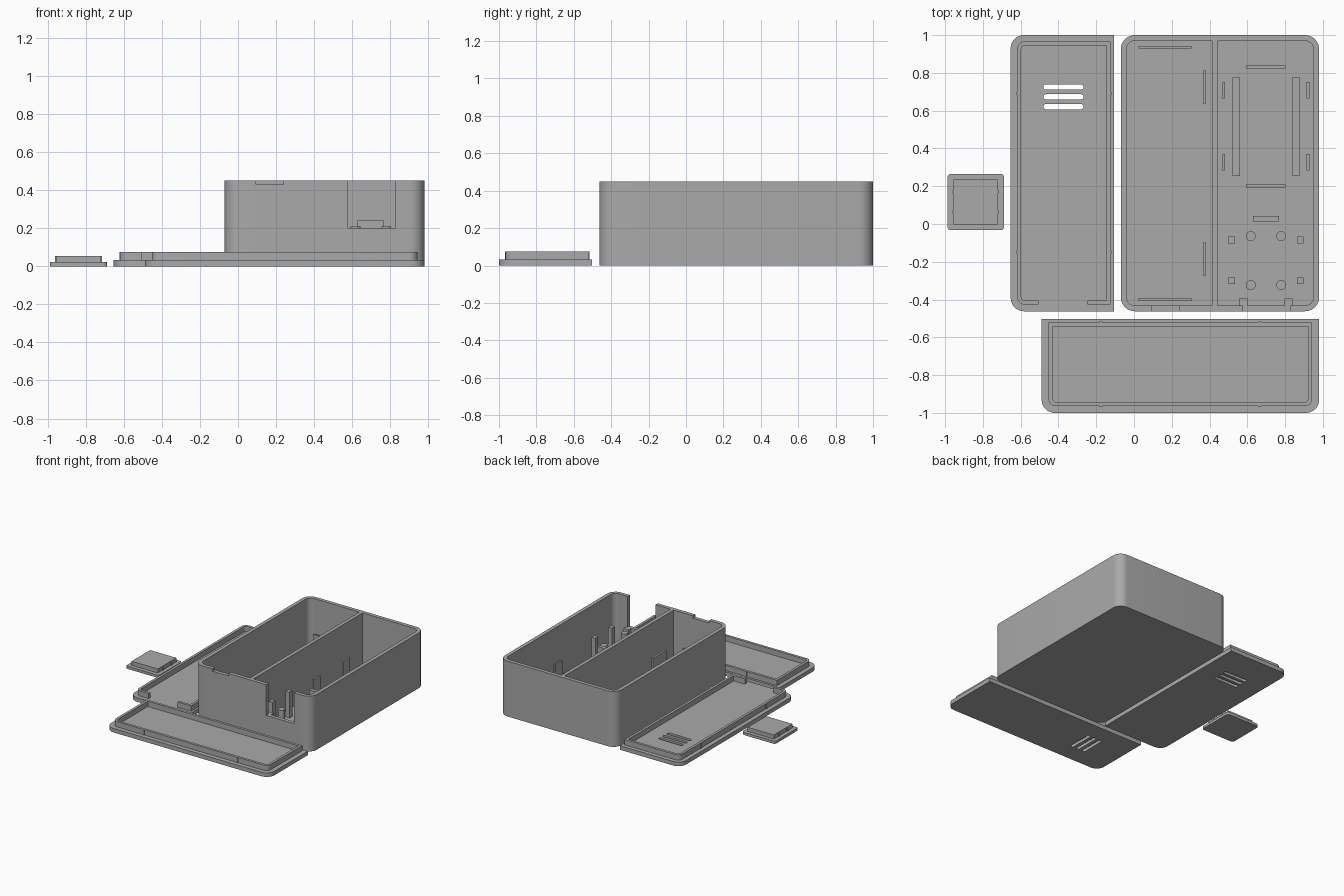
import bpy, bmesh, math

if "Cube" in bpy.data.objects:
    bpy.data.objects.remove(bpy.data.objects["Cube"])

plastic = bpy.data.materials.new("grey_plastic")
plastic.diffuse_color = (0.4, 0.4, 0.4, 1)
plastic.use_nodes = True
plastic.node_tree.nodes["Principled BSDF"].inputs["Base Color"].default_value = plastic.diffuse_color


def prism(name, x0, x1, y0, y1, z0, z1, radii=(0, 0, 0, 0), seg=10):
    """Upright block with corner radii in the order: front left, front right, back right, back left."""
    corners = [(x0, y0, 1, 1), (x1, y0, -1, 1), (x1, y1, -1, -1), (x0, y1, 1, -1)]
    points = []
    for i, ((cx, cy, sx, sy), r) in enumerate(zip(corners, radii)):
        if r == 0:
            points.append((cx, cy))
            continue
        for k in range(seg + 1):
            a = math.pi + math.pi / 2 * (i + k / seg)
            points.append((cx + sx * r + r * math.cos(a), cy + sy * r + r * math.sin(a)))
    bm = bmesh.new()
    face = bm.faces.new([bm.verts.new((x, y, z0)) for x, y in points])
    up = bmesh.ops.extrude_face_region(bm, geom=[face])["geom"]
    bmesh.ops.translate(bm, vec=(0, 0, z1 - z0),
                        verts=[v for v in up if isinstance(v, bmesh.types.BMVert)])
    bmesh.ops.recalc_face_normals(bm, faces=bm.faces)
    mesh = bpy.data.meshes.new(name)
    bm.to_mesh(mesh)
    bm.free()
    mesh.materials.append(plastic)
    ob = bpy.data.objects.new(name, mesh)
    bpy.context.collection.objects.link(ob)
    return ob


def cut(ob, *cutters):
    """Subtract the cutters and remove them."""
    bpy.context.view_layer.objects.active = ob
    for c in cutters:
        m = ob.modifiers.new("cut", "BOOLEAN")
        m.operation, m.solver, m.object = "DIFFERENCE", "EXACT", c
        bpy.ops.object.modifier_apply(modifier=m.name)
        bpy.data.objects.remove(c)


def post(name, x, y, r, z1):
    return prism(name, x - r, x + r, y - r, y + r, FLOOR - 0.005, z1, (r * 0.999,) * 4, 6)


FLOOR, TOP, PLATE, LIP = 0.03, 0.45, 0.033, 0.076

# Main box with two compartments, wall opening and rim notch
box = prism("box", -0.07, 0.98, -0.462, 1.0, 0, TOP, (0.075,) * 4)
cut(box,
    prism("pocket", -0.04, 0.413, -0.432, 0.97, FLOOR, 0.6, (0.045, 0, 0, 0.045)),
    prism("pocket", 0.442, 0.95, -0.432, 0.97, FLOOR, 0.6, (0, 0.045, 0.045, 0)),
    prism("opening", 0.577, 0.827, -0.6, -0.40, 0.2, 0.6),
    prism("notch", 0.095, 0.24, -0.6, -0.40, 0.43, 0.6))

# Holding tabs in the left compartment
for y in (-0.40, 0.935):
    prism("end_tab", 0.025, 0.305, y - 0.007, y + 0.007, FLOOR - 0.005, 0.18)
for y in (-0.185, 0.725):
    prism("side_tab", 0.364, 0.38, y - 0.087, y + 0.087, FLOOR - 0.005, 0.2)

# Board holder in the right compartment
for y in (0.2, 0.83):
    prism("board_end_tab", 0.593, 0.802, y - 0.008, y + 0.008, FLOOR - 0.005, 0.15)
for x in (0.475, 0.921):
    for y in (0.327, 0.708):
        prism("board_side_tab", x - 0.007, x + 0.007, y - 0.043, y + 0.043, FLOOR - 0.005, 0.18)
for x in (0.541, 0.857):
    prism("board_rail", x - 0.019, x + 0.019, 0.253, 0.775, FLOOR - 0.005, 0.1)

# Connector mount: round standoffs, square posts, back stop, opening guides
for x in (0.618, 0.779):
    for y in (-0.323, -0.064):
        post("standoff", x, y, 0.026, 0.21)
for x in (0.517, 0.88):
    for y in (-0.3, -0.085):
        prism("square_post", x - 0.018, x + 0.018, y - 0.018, y + 0.018, FLOOR - 0.005, 0.24)
prism("back_stop", 0.629, 0.767, 0.013, 0.043, FLOOR - 0.005, 0.24)
for x in (0.578, 0.818):
    prism("opening_guide", x - 0.022, x + 0.022, -0.435, -0.395, FLOOR - 0.005, 0.2)

# Side lid: vented plate, lip with a gap, snap bumps
lid = prism("side_lid", -0.653, -0.105, -0.462, 1.0, 0, PLATE, (0.07, 0, 0, 0.07))
cut(lid, *[prism("vent", -0.48, -0.267, y - 0.014, y + 0.014, -0.1, 0.1, (0.0135,) * 4, 4)
           for y in (0.621, 0.673, 0.725)])
lip = prism("side_lid_lip", -0.618, -0.124, -0.427, 0.967, PLATE - 0.005, LIP, (0.04, 0, 0, 0.04))
cut(lip, prism("hollow", -0.597, -0.145, -0.406, 0.946, 0, 0.2, (0.02, 0, 0, 0.02)),
    prism("gap", -0.505, -0.245, -0.5, -0.39, 0, 0.2))
for x in (-0.618, -0.124):
    for y in (-0.15, 0.69):
        prism("side_lid_bump", x - 0.005, x + 0.005, y - 0.008, y + 0.008, PLATE - 0.005, LIP - 0.001)

# Front lid: plate with blind vents underneath, lip, snap bumps
lid = prism("front_lid", -0.489, 0.98, -1.0, -0.503, 0, PLATE, (0.07, 0.07, 0, 0))
cut(lid, *[prism("vent", x - 0.014, x + 0.014, -0.855, -0.645, -0.1, 0.024, (0.0135,) * 4, 4)
           for x in (-0.22, -0.165, -0.11)])
lip = prism("front_lid_lip", -0.453, 0.943, -0.964, -0.521, PLATE - 0.005, LIP, (0.04, 0.04, 0, 0))
cut(lip, prism("hollow", -0.432, 0.922, -0.943, -0.542, 0, 0.2, (0.02, 0.02, 0, 0)))
for x in (-0.175, 0.665):
    for y in (-0.964, -0.521):
        prism("front_lid_bump", x - 0.008, x + 0.008, y - 0.005, y + 0.005, PLATE - 0.005, LIP - 0.001)

# Small cover with raised plug and snap bumps
prism("small_cover", -0.987, -0.688, -0.033, 0.265, 0, 0.022, (0.018,) * 4, 5)
prism("small_cover_plug", -0.955, -0.72, -0.002, 0.235, 0.017, 0.055)
for x in (-0.955, -0.72):
    for y in (0.063, 0.17):
        prism("small_cover_bump", x - 0.005, x + 0.005, y - 0.007, y + 0.007, 0.017, 0.054)

# Smooth the rounded corners, keep edges sharp
for ob in bpy.data.objects:
    ob.select_set(True)
bpy.ops.object.shade_smooth_by_angle(angle=math.radians(30))
